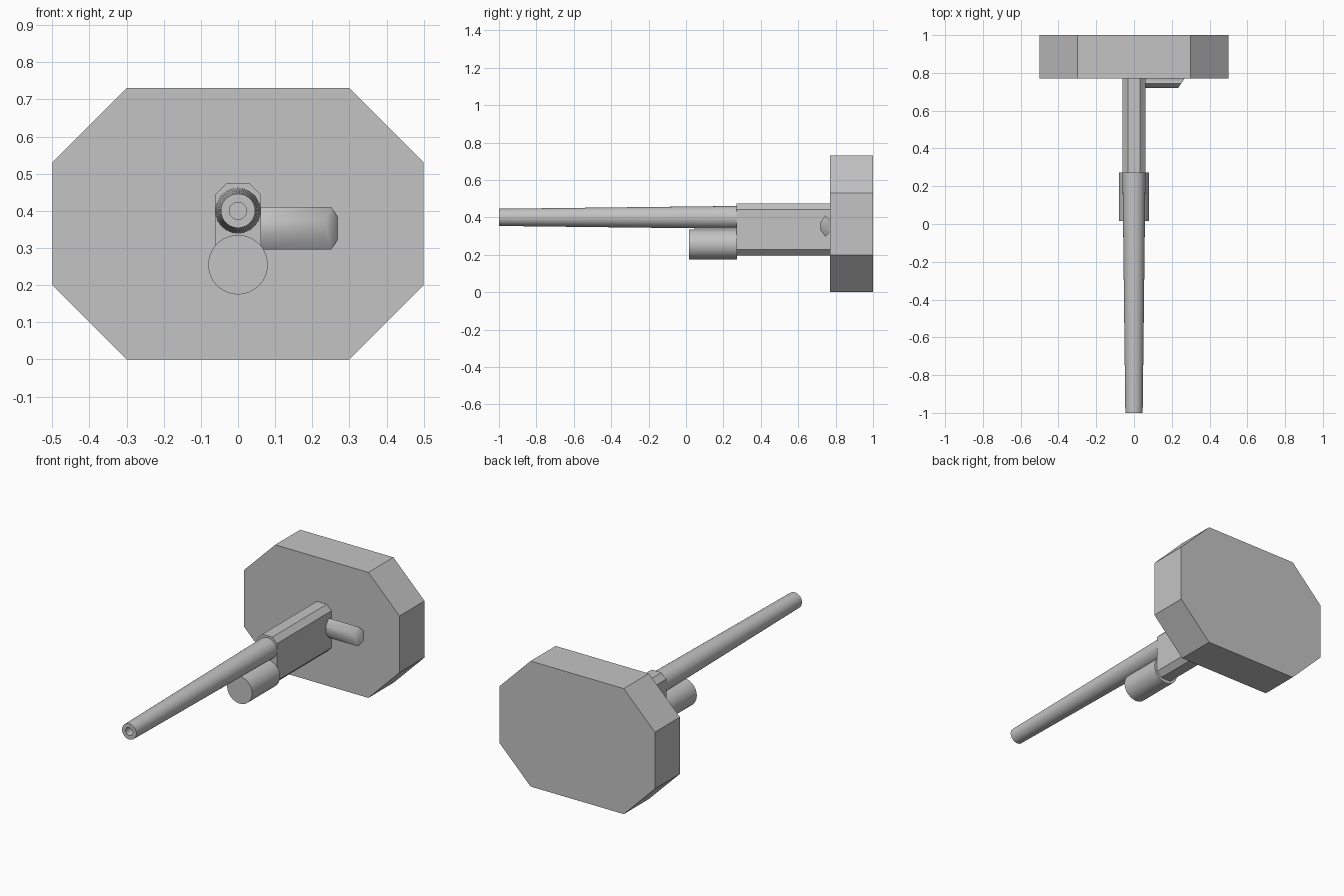
import bpy, bmesh, math

if "Cube" in bpy.data.objects:
    bpy.data.objects.remove(bpy.data.objects["Cube"])

grey = bpy.data.materials.new("plain_grey")
grey.diffuse_color = (0.55, 0.55, 0.55, 1)
grey.use_nodes = True
grey.node_tree.nodes["Principled BSDF"].inputs["Base Color"].default_value = grey.diffuse_color


def loft(name, rings, smooth=None):
    """Skin a closed solid through matching rings of points."""
    bm = bmesh.new()
    loops = [[bm.verts.new(p) for p in ring] for ring in rings]
    n = len(loops[0])
    for a, b in zip(loops, loops[1:]):
        for i in range(n):
            j = (i + 1) % n
            bm.faces.new((a[i], a[j], b[j], b[i]))
    bm.faces.new(loops[0])
    bm.faces.new(loops[-1])
    bmesh.ops.recalc_face_normals(bm, faces=bm.faces)
    me = bpy.data.meshes.new(name)
    bm.to_mesh(me)
    bm.free()
    me.materials.append(grey)
    ob = bpy.data.objects.new(name, me)
    bpy.context.collection.objects.link(ob)
    if smooth:
        bpy.ops.object.select_all(action='DESELECT')
        ob.select_set(True)
        bpy.context.view_layer.objects.active = ob
        bpy.ops.object.shade_smooth_by_angle(angle=math.radians(smooth))
    return ob


def circle(r, y, z, n=64):
    return [(r * math.cos(2 * math.pi * i / n), y,
             z + r * math.sin(2 * math.pi * i / n)) for i in range(n)]


def chamfered(w, z0, z1, c, y):
    """Rectangle with cut corners, standing in the xz plane."""
    return [(x, y, z) for x, z in (
        (c - w, z0), (w - c, z0), (w, z0 + c), (w, z1 - c),
        (w - c, z1), (c - w, z1), (-w, z1 - c), (-w, z0 + c))]


# Octagonal mount block at the back
loft("mount_block", [chamfered(0.5, 0, 0.73, 0.2, y) for y in (0.77, 1.0)])

# Receiver body with cut corners
loft("receiver", [chamfered(0.062, 0.197, 0.473, 0.03, y) for y in (0.27, 0.78)])

# Tapered barrel with a sunken bore
loft("barrel", [circle(0.023, -0.85, 0.4), circle(0.023, -1.0, 0.4),
                circle(0.046, -1.0, 0.4), circle(0.061, 0.28, 0.4)], 35)

# Short tube under the barrel
loft("lower_tube", [circle(0.08, y, 0.255) for y in (0.015, 0.272)], 35)

# Side handle with a slanted end
section = [(-0.025, -0.022), (-0.025, 0.022), (0, 0.057),
           (0.025, 0.03), (0.025, -0.03), (0, -0.057)]
loft("side_handle", [
    [(0.05, 0.745 + y, 0.353 + z) for y, z in section],
    [(0.251 + 0.7 * y, 0.745 + y, 0.353 + z) for y, z in section]], 70)
